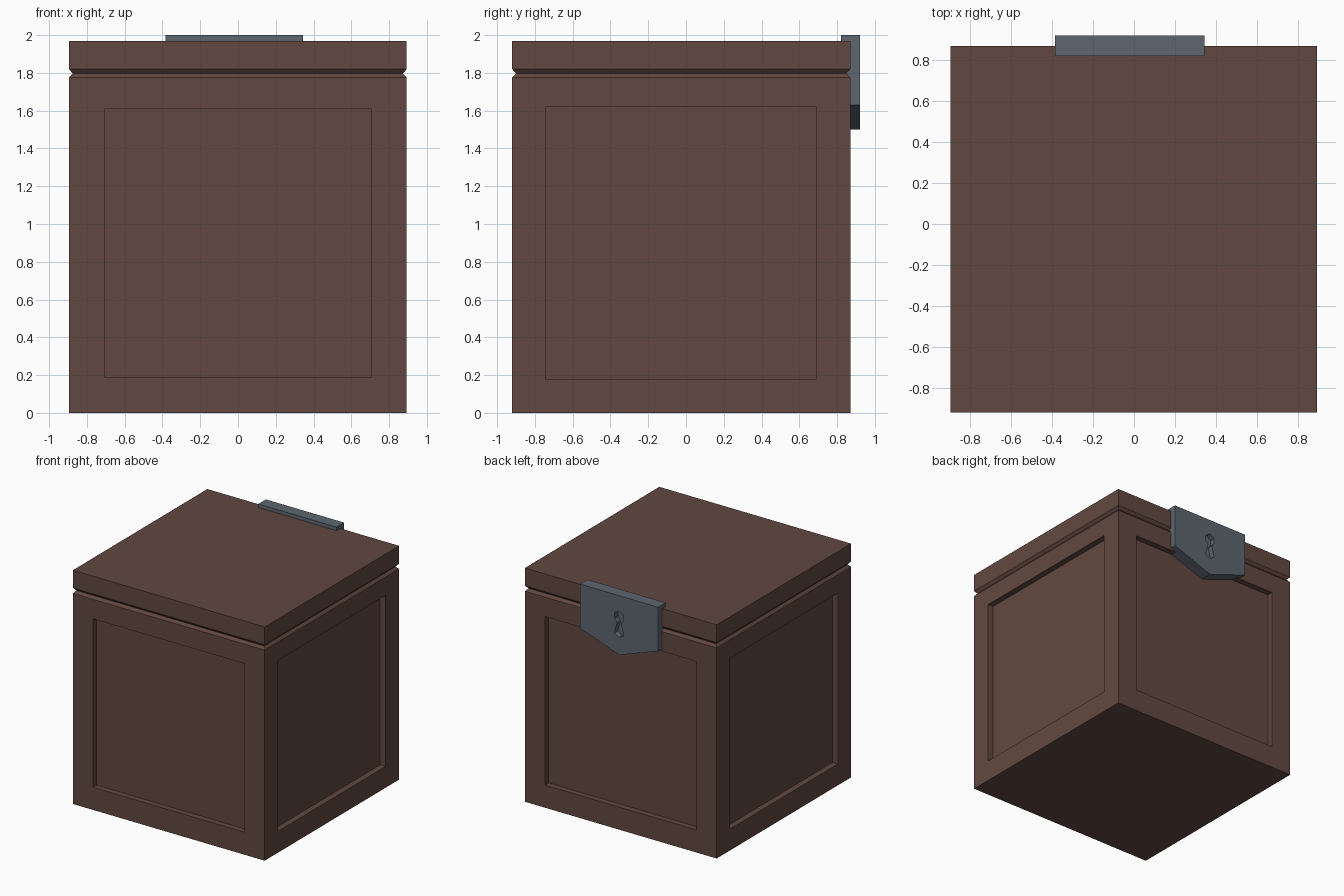
import bpy, bmesh
from mathutils import Vector

if "Cube" in bpy.data.objects:
    bpy.data.objects.remove(bpy.data.objects["Cube"])


def material(name, rgb):
    m = bpy.data.materials.new(name)
    m.diffuse_color = (*rgb, 1)
    m.use_nodes = True
    m.node_tree.nodes["Principled BSDF"].inputs["Base Color"].default_value = m.diffuse_color
    return m


WOOD = material("dark brown wood", (0.122, 0.064, 0.052))
STEEL = material("blue grey steel", (0.109, 0.134, 0.160))
X0, X1, Y0, Y1 = -0.895, 0.893, -0.92, 0.87


def finish(bm, name, mat):
    bmesh.ops.recalc_face_normals(bm, faces=bm.faces[:])
    mesh = bpy.data.meshes.new(name)
    bm.to_mesh(mesh)
    bm.free()
    mesh.materials.append(mat)
    ob = bpy.data.objects.new(name, mesh)
    bpy.context.collection.objects.link(ob)
    return ob


def stack(levels):
    """Rectangular rings (inset, z) joined into a closed block."""
    bm = bmesh.new()
    rings = []
    for i, z in levels:
        corners = ((X0 + i, Y0 + i), (X1 - i, Y0 + i), (X1 - i, Y1 - i), (X0 + i, Y1 - i))
        rings.append([bm.verts.new((x, y, z)) for x, y in corners])
    for a, b in zip(rings, rings[1:]):
        for k in range(4):
            n = (k + 1) % 4
            bm.faces.new((a[k], a[n], b[n], b[k]))
    bm.faces.new(rings[0][::-1])
    bm.faces.new(rings[-1])
    bm.normal_update()
    return bm


def prism(name, outline, y0, y1, mat):
    """Outline in x, z pushed along y."""
    bm = bmesh.new()
    a = [bm.verts.new((x, y0, z)) for x, z in outline]
    b = [bm.verts.new((x, y1, z)) for x, z in outline]
    bm.faces.new(a)
    bm.faces.new(b)
    for k in range(len(a)):
        n = (k + 1) % len(a)
        bm.faces.new((a[k], a[n], b[n], b[k]))
    return finish(bm, name, mat)


# Box body with a sunken panel in each of the four walls
bm = stack([(0, 0), (0, 1.775), (0.02, 1.797)])
walls = [f for f in bm.faces if abs(f.normal.z) < 0.1]
bmesh.ops.inset_individual(bm, faces=walls, thickness=0.18, use_even_offset=True)
for f in walls:
    front_back = abs(f.normal.y) > 0.5
    low, high = (0.19, 1.61) if front_back else (0.18, 1.62)
    for v in f.verts:
        v.co.z = low if v.co.z < 0.9 else high
        if front_back:
            v.co.x = -0.708 if v.co.x < 0 else 0.706
        else:
            v.co.y = -0.745 if v.co.y < 0 else 0.69
for f in bmesh.ops.extrude_discrete_faces(bm, faces=walls)["faces"]:
    shift = -0.05 * Vector(f.normal)
    bmesh.ops.translate(bm, verts=f.verts[:], vec=shift)
finish(bm, "box_body", WOOD)

# Lid, its lower edge bevelled to form the groove
finish(stack([(0.02, 1.797), (0, 1.82), (0, 1.97)]), "lid", WOOD)

# Pointed lock plate on the back
C = -0.02
plate = prism("lock_plate", [(-0.385, 2.0), (0.345, 2.0), (0.345, 1.63), (C, 1.5), (-0.385, 1.63)],
              0.82, 0.92, STEEL)

# Keyhole sunk into the plate
half = [(0.0, 1.872), (0.042, 1.845), (0.042, 1.798), (0.018, 1.768), (0.045, 1.672), (0.0, 1.65)]
hole = [(C + x, z) for x, z in half] + [(C - x, z) for x, z in half[-2:0:-1]]
cutter = prism("keyhole_cutter", hole, 0.875, 0.96, STEEL)
cutter.hide_render = True
cutter.hide_set(True)
cut = plate.modifiers.new("keyhole", 'BOOLEAN')
cut.operation = 'DIFFERENCE'
cut.solver = 'EXACT'
cut.object = cutter
